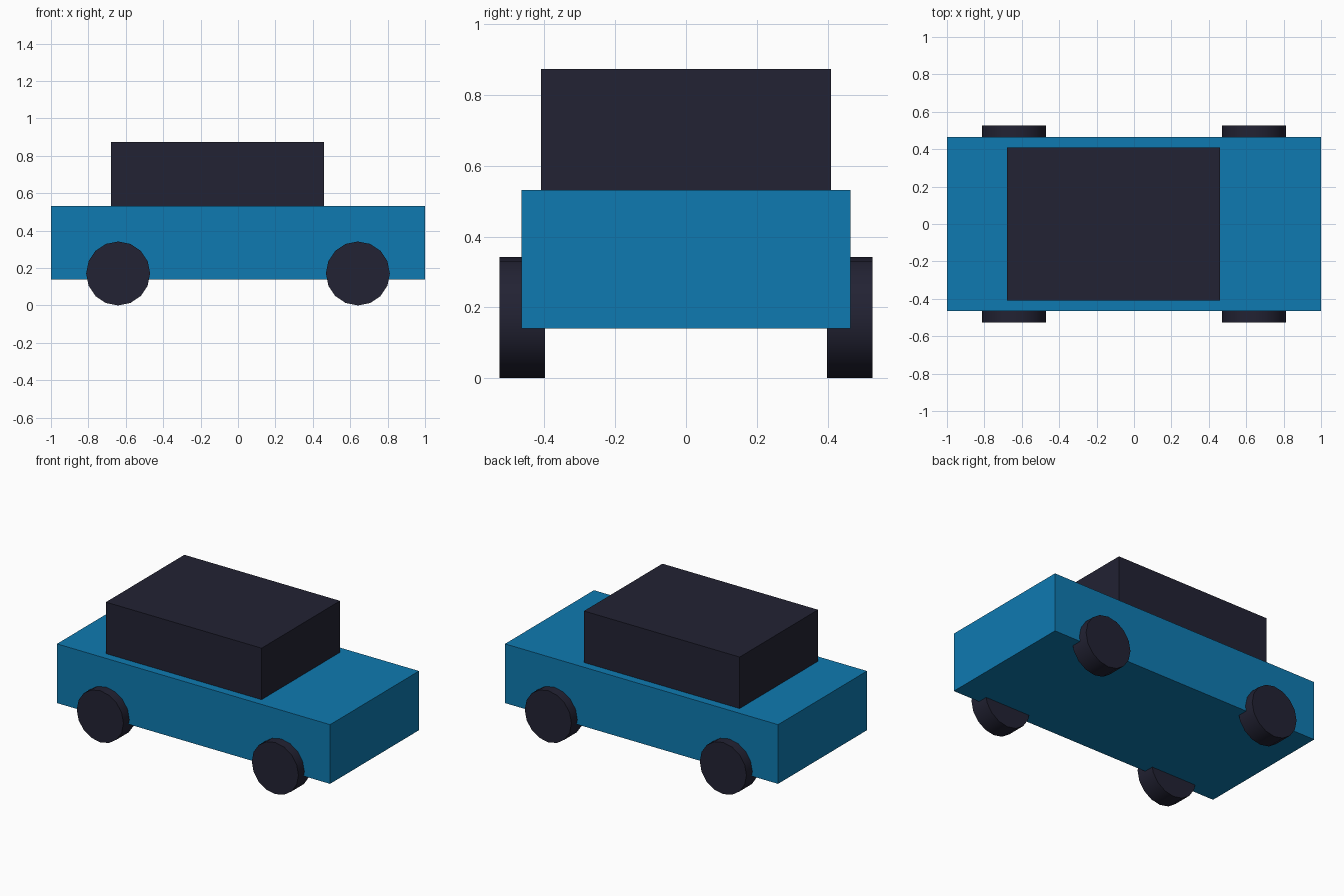
import bpy
import math

default = bpy.data.objects.get("Cube")
if default:
    bpy.data.objects.remove(default, do_unlink=True)


def make_material(name, rgb):
    mat = bpy.data.materials.new(name)
    mat.use_nodes = True
    color = (*rgb, 1.0)
    mat.diffuse_color = color
    mat.node_tree.nodes["Principled BSDF"].inputs["Base Color"].default_value = color
    return mat


blue = make_material("blue paint", (0.0045, 0.195, 0.44))
dark = make_material("dark charcoal", (0.016, 0.016, 0.033))


def add_box(name, low, high, mat):
    center = [(a + b) / 2 for a, b in zip(low, high)]
    bpy.ops.mesh.primitive_cube_add(size=1, location=center)
    box = bpy.context.object
    box.name = name
    box.scale = [b - a for a, b in zip(low, high)]
    bpy.ops.object.transform_apply(location=False, rotation=False, scale=True)
    box.data.materials.append(mat)


def add_wheel(name, x, y):
    bpy.ops.mesh.primitive_cylinder_add(
        vertices=16, radius=WHEEL_RADIUS, depth=WHEEL_WIDTH,
        location=(x, y, WHEEL_RADIUS), rotation=(math.pi / 2, 0, 0))
    wheel = bpy.context.object
    wheel.name = name
    wheel.data.materials.append(dark)
    bpy.ops.object.shade_smooth_by_angle(angle=math.radians(40))


# Lower body and cabin
add_box("body", (-1, -0.465, 0.14), (1, 0.465, 0.532), blue)
add_box("cabin", (-0.68, -0.41, 0.532), (0.46, 0.41, 0.873), dark)

# Four wheels, partly sunk into the body sides
WHEEL_RADIUS = 0.171
WHEEL_WIDTH = 0.128
for side_x, x in (("right", -0.641), ("left", 0.641)):
    for side_y, y in (("front", -0.463), ("back", 0.463)):
        add_wheel(f"{side_y}_{side_x}_wheel", x, y)
